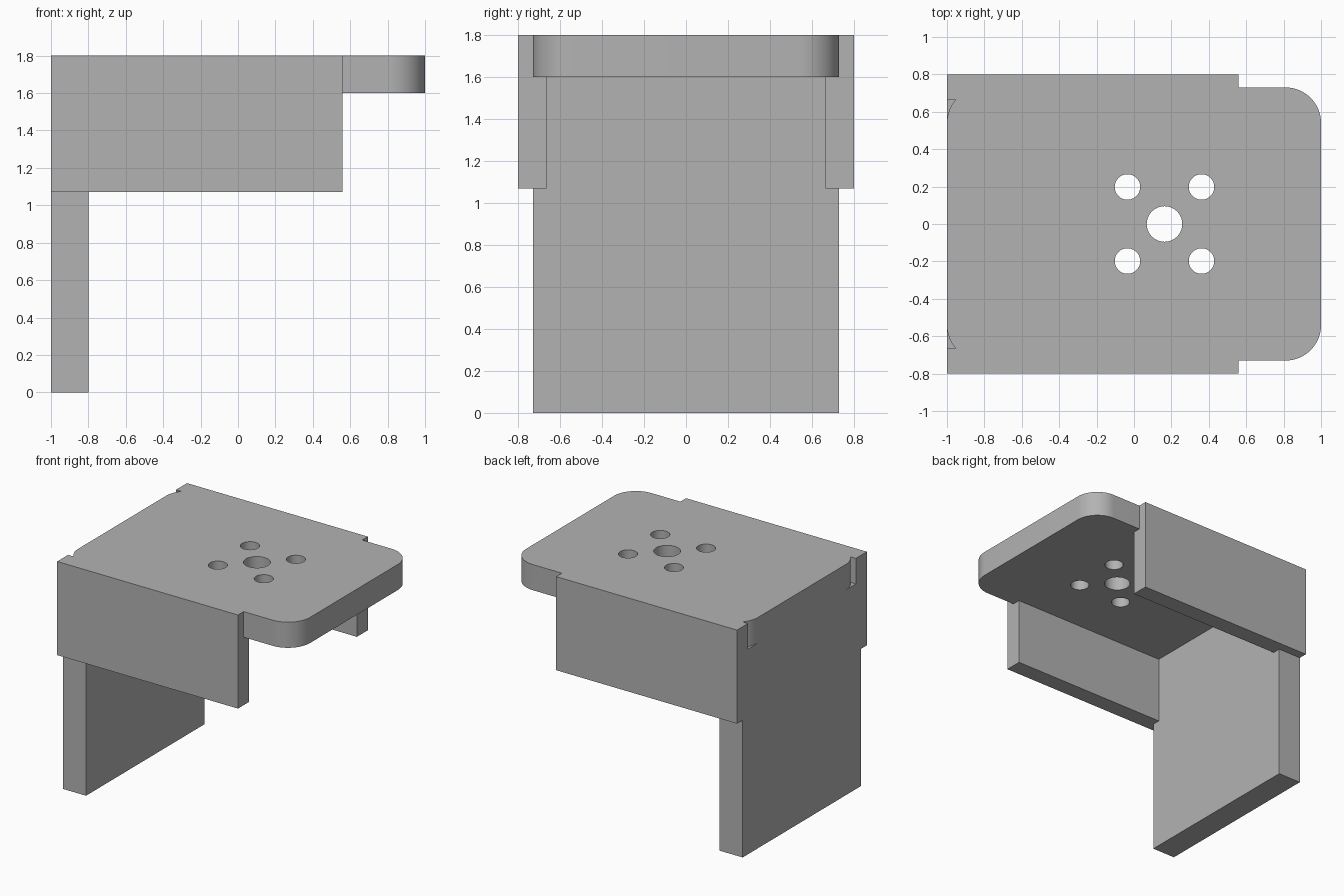
import bpy
import bmesh
from math import cos, sin, sqrt, acos, pi, radians
from mathutils import Matrix

if "Cube" in bpy.data.objects:
    bpy.data.objects.remove(bpy.data.objects["Cube"])

# Main sizes
TOP, UNDER, SKIRT = 1.8, 1.6, 1.07      # heights: top face, plate underside, side wall bottom
HALF, INNER, OUTER = 0.73, 0.665, 0.8   # half widths: plate, inside and outside of side walls
STEP, RADIUS = 0.56, 0.19               # front end of the side walls, corner radius

grey = bpy.data.materials.new("plain grey")
grey.use_nodes = True
colour = (0.45, 0.45, 0.45, 1)
grey.diffuse_color = colour
grey.node_tree.nodes["Principled BSDF"].inputs["Base Color"].default_value = colour


def make_object(name, bm):
    bmesh.ops.recalc_face_normals(bm, faces=bm.faces)
    mesh = bpy.data.meshes.new(name)
    bm.to_mesh(mesh)
    bm.free()
    mesh.materials.append(grey)
    obj = bpy.data.objects.new(name, mesh)
    bpy.context.collection.objects.link(obj)
    return obj


def extrude(name, points, direction):
    """Solid from a closed outline swept along a direction."""
    bm = bmesh.new()
    face = bm.faces.new([bm.verts.new(p) for p in points])
    swept = bmesh.ops.extrude_face_region(bm, geom=[face], use_keep_orig=True)
    verts = [v for v in swept["geom"] if isinstance(v, bmesh.types.BMVert)]
    bmesh.ops.translate(bm, verts=verts, vec=direction)
    return make_object(name, bm)


def arc(cx, cy, start, end, steps=20):
    return [(cx + RADIUS * cos(start + (end - start) * i / steps),
             cy + RADIUS * sin(start + (end - start) * i / steps)) for i in range(steps + 1)]


# Top plate: half outline with rounded corners, mirrored across y
cy = HALF - RADIUS
cut = pi - acos(sqrt(RADIUS ** 2 - (INNER - cy) ** 2) / RADIUS)
half = arc(1 - RADIUS, cy, 0, pi / 2)
half += [(STEP, HALF), (STEP, INNER)]
half += arc(RADIUS - 1, cy, cut, pi, 14)
outline = half + [(x, -y) for x, y in reversed(half)]
plate = extrude("top_plate", [(x, y, UNDER) for x, y in outline], (0, 0, TOP - UNDER))

# Bolt pattern: one centre bore and four holes around it
bm = bmesh.new()
holes = [(0.163, 0, 0.095)]
holes += [(0.163 + 0.198 * sx, 0.198 * sy, 0.068) for sx in (-1, 1) for sy in (-1, 1)]
for x, y, r in holes:
    bmesh.ops.create_cone(bm, cap_ends=True, segments=48, radius1=r, radius2=r,
                          depth=1, matrix=Matrix.Translation((x, y, TOP)))
cutter = make_object("hole_cutter", bm)
cutter.hide_render = True
mod = plate.modifiers.new("holes", 'BOOLEAN')
mod.operation, mod.solver, mod.object = 'DIFFERENCE', 'EXACT', cutter
bpy.context.view_layer.objects.active = plate
plate.select_set(True)
bpy.ops.object.modifier_apply(modifier=mod.name)
bpy.data.objects.remove(cutter)
bpy.ops.object.shade_smooth_by_angle(angle=radians(30))

# Side walls on both edges
for name, side in (("left_side_wall", 1), ("right_side_wall", -1)):
    wall = [(-1, y * side, z) for y, z in
            ((INNER, SKIRT), (OUTER, SKIRT), (OUTER, TOP), (INNER, TOP))]
    extrude(name, wall, (STEP + 1, 0, 0))

# Upright back panel, narrowed where it fits between the side walls
edge = [(HALF, 0), (HALF, SKIRT), (INNER, SKIRT), (INNER, UNDER)]
profile = edge + [(-y, z) for y, z in reversed(edge)]
extrude("back_panel", [(-1, y, z) for y, z in profile], (0.2, 0, 0))
